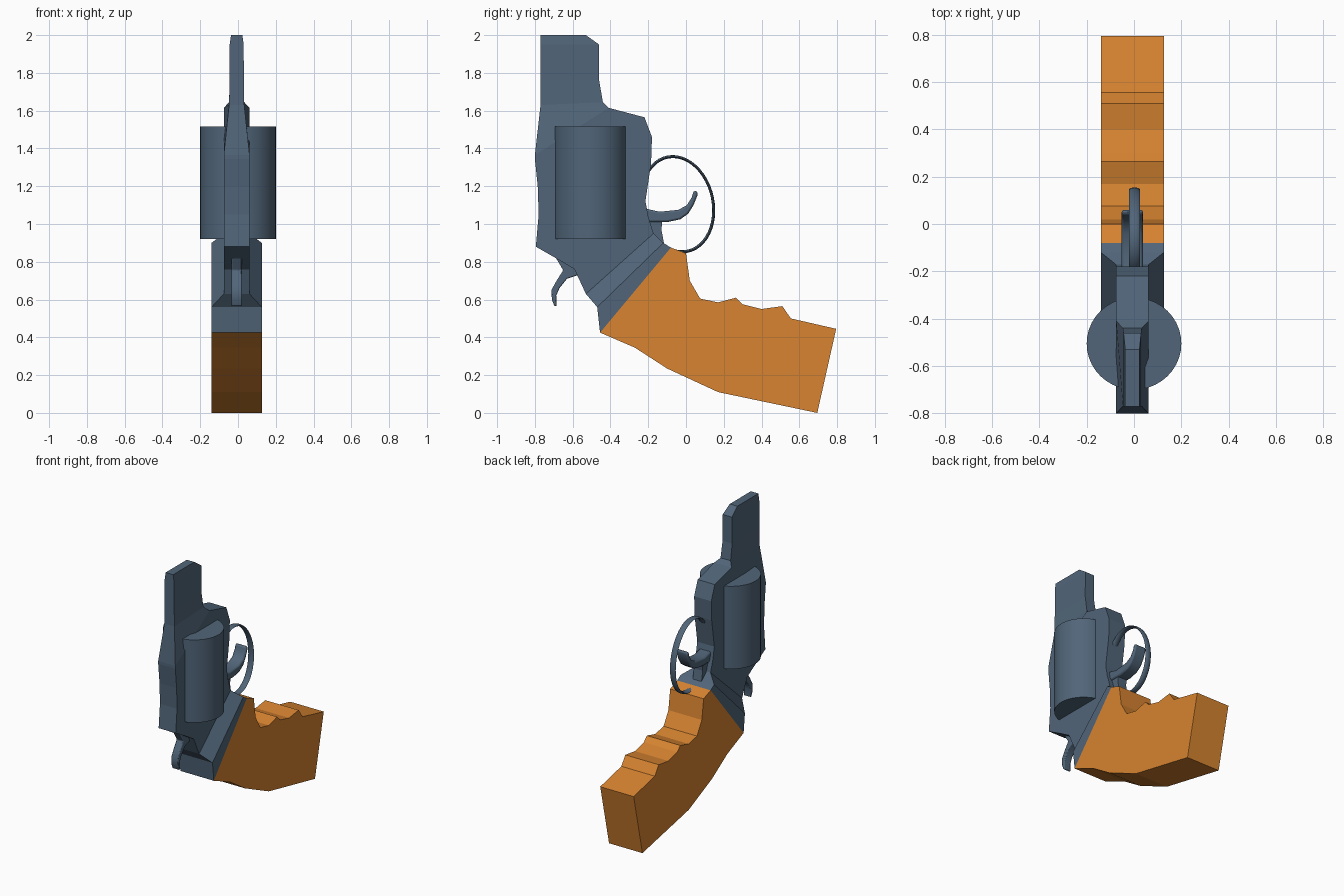
import bpy, bmesh, math

if "Cube" in bpy.data.objects:
    bpy.data.objects.remove(bpy.data.objects["Cube"])

CX = -0.007  # centre of the frame and grip across x


def material(name, rgb):
    m = bpy.data.materials.new(name)
    m.diffuse_color = (*rgb, 1)
    m.use_nodes = True
    m.node_tree.nodes["Principled BSDF"].inputs["Base Color"].default_value = m.diffuse_color
    return m


STEEL = material("blue_grey_steel", (0.082, 0.13, 0.19))
WOOD = material("orange_wood", (0.68, 0.23, 0.03))


def finish(name, bm, mat, smooth=False):
    bmesh.ops.recalc_face_normals(bm, faces=bm.faces)
    me = bpy.data.meshes.new(name)
    bm.to_mesh(me)
    bm.free()
    me.materials.append(mat)
    ob = bpy.data.objects.new(name, me)
    bpy.context.collection.objects.link(ob)
    if smooth:
        bpy.ops.object.select_all(action='DESELECT')
        ob.select_set(True)
        bpy.context.view_layer.objects.active = ob
        bpy.ops.object.shade_smooth_by_angle(angle=math.radians(40))
    return ob


def bridge(bm, rings, closed=False):
    """Join matching rings of vertices with quads, capping open ends."""
    n = len(rings[0])
    pairs = list(zip(rings, rings[1:] + rings[:1] if closed else rings[1:]))
    for a, b in pairs:
        for i in range(n):
            j = (i + 1) % n
            bm.faces.new((a[i], a[j], b[j], b[i]))
    if not closed:
        bm.faces.new(rings[0])
        bm.faces.new(rings[-1])


def slab(name, profile, half, mat, cx=CX, bevel=0):
    """Extrude a side profile of (y, z) points across x."""
    bm = bmesh.new()
    bridge(bm, [[bm.verts.new((cx + s * half, y, z)) for y, z in profile] for s in (-1, 1)])
    ob = finish(name, bm, mat, smooth=bevel > 0)
    if bevel:
        mod = ob.modifiers.new("rounded_edges", 'BEVEL')
        mod.width = bevel
        mod.segments = 2
        mod.limit_method = 'ANGLE'
        mod.angle_limit = math.radians(50)
    return ob


# Frame and barrel: front (y, z), rear (y, z), half width
sections = [
    (-0.455, 0.425, -0.08, 0.875, 0.133),
    (-0.47, 0.56, -0.12, 0.90, 0.133),
    (-0.53, 0.63, -0.172, 0.95, 0.068),
    (-0.59, 0.76, -0.20, 1.04, 0.068),
    (-0.69, 0.82, -0.207, 1.08, 0.068),
    (-0.795, 0.88, -0.215, 1.12, 0.068),
    (-0.78, 1.05, -0.20, 1.22, 0.068),
    (-0.785, 1.20, -0.185, 1.32, 0.068),
    (-0.80, 1.345, -0.18, 1.46, 0.068),
    (-0.80, 1.355, -0.22, 1.565, 0.068),
    (-0.80, 1.365, -0.41, 1.615, 0.068),
    (-0.77, 1.63, -0.44, 1.645, 0.040),
    (-0.77, 1.76, -0.46, 1.76, 0.038),
    (-0.77, 1.95, -0.46, 1.95, 0.037),
    (-0.77, 2.00, -0.53, 2.00, 0.030),
]
bm = bmesh.new()
bridge(bm, [[bm.verts.new((CX + sx * w, y, z)) for sx, y, z in
             ((-1, fy, fz), (1, fy, fz), (1, ry, rz), (-1, ry, rz))]
            for fy, fz, ry, rz, w in sections])
finish("frame_and_barrel", bm, STEEL)

# Wooden grip with finger notches
slab("grip", [
    (-0.455, 0.425), (-0.08, 0.875), (0.0, 0.845), (0.02, 0.70), (0.075, 0.605),
    (0.17, 0.585), (0.265, 0.61), (0.30, 0.575), (0.40, 0.55), (0.51, 0.565),
    (0.555, 0.50), (0.795, 0.445), (0.695, 0.0), (0.17, 0.11), (-0.10, 0.235),
    (-0.27, 0.345)], 0.133, WOOD)

# Round chamber drum
bm = bmesh.new()
drum = []
for z in (0.92, 1.515):
    drum.append([bm.verts.new((0.2 * math.cos(a), -0.505 + 0.195 * math.sin(a), z))
                 for a in (math.tau * i / 40 for i in range(40))])
bridge(bm, drum)
finish("chamber_drum", bm, STEEL, smooth=True)

# Trigger guard: slightly leaning oval band
bm = bmesh.new()
rings = []
for i in range(48):
    a = math.tau * i / 48
    ring = []
    for k in range(8):
        b = math.tau * k / 8
        d = 0.008 * math.cos(b)
        dz = (0.252 + d) * math.sin(a)
        ring.append(bm.verts.new((0.002 + 0.023 * math.sin(b),
                                  -0.045 + (0.19 + d) * math.cos(a) - 0.1 * dz, 1.105 + dz)))
    rings.append(ring)
bridge(bm, rings, closed=True)
finish("trigger_guard", bm, STEEL, smooth=True)

# Trigger and its mount
slab("trigger", [
    (-0.23, 1.085), (-0.14, 1.065), (-0.04, 1.075), (0.005, 1.10), (0.03, 1.14),
    (0.04, 1.175), (0.06, 1.175), (0.06, 1.15), (0.04, 1.10), (0.012, 1.055),
    (-0.03, 1.025), (-0.10, 1.01), (-0.23, 1.01)], 0.045, STEEL, bevel=0.01)
slab("trigger_mount", [
    (-0.24, 1.04), (-0.125, 1.02), (-0.13, 0.97), (-0.115, 0.89), (-0.24, 0.92)],
    0.035, STEEL)

# Curved hammer
slab("hammer", [
    (-0.70, 0.84), (-0.65, 0.755), (-0.685, 0.70), (-0.713, 0.65), (-0.71, 0.60),
    (-0.697, 0.565), (-0.685, 0.565), (-0.687, 0.62), (-0.67, 0.66), (-0.63, 0.71),
    (-0.57, 0.73), (-0.55, 0.80)], 0.028, STEEL, bevel=0.01)
